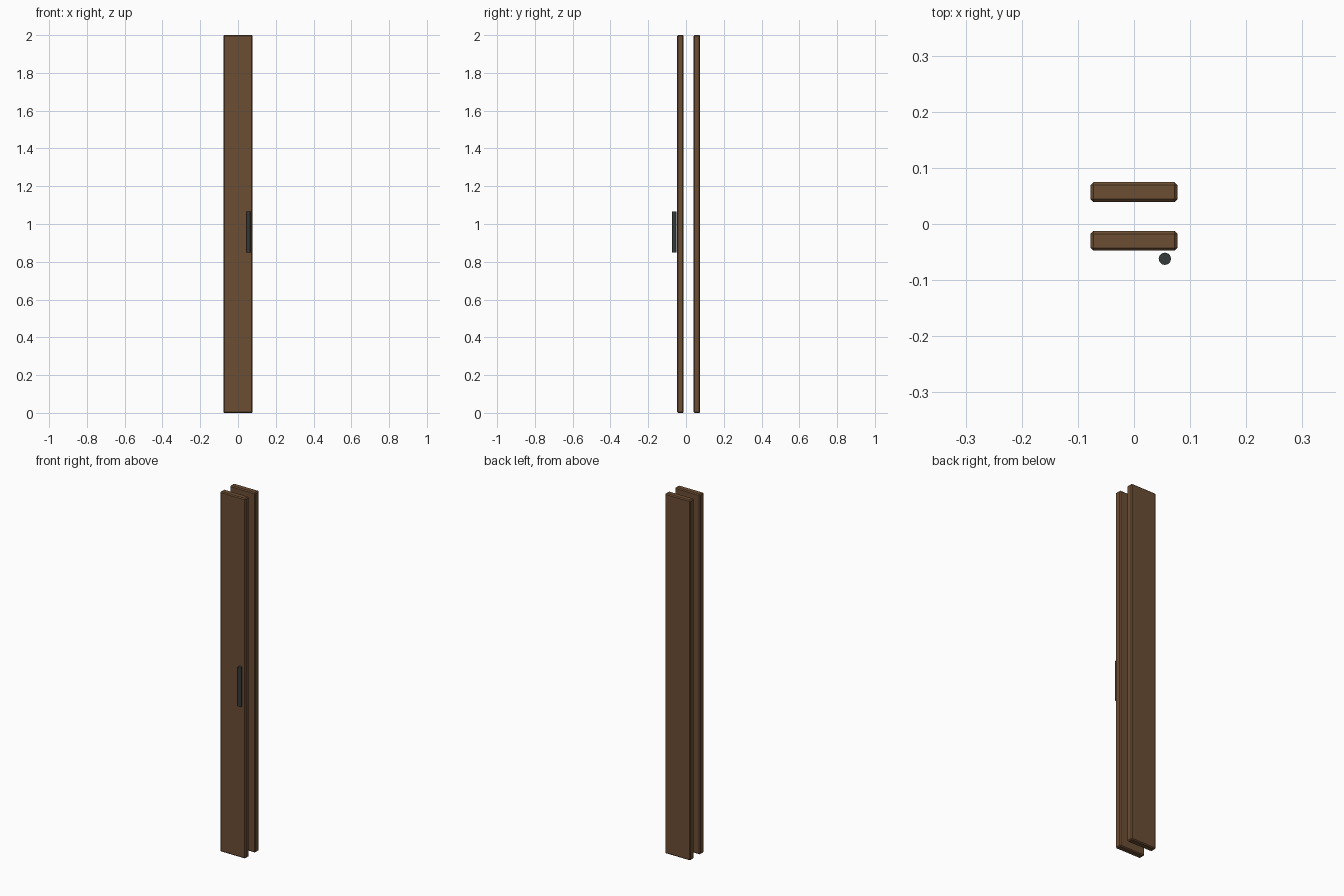
import bpy
from mathutils import Vector

if "Cube" in bpy.data.objects:
    bpy.data.objects.remove(bpy.data.objects["Cube"])


def material(name, rgb):
    m = bpy.data.materials.new(name)
    m.diffuse_color = (*rgb, 1)
    m.use_nodes = True
    m.node_tree.nodes["Principled BSDF"].inputs["Base Color"].default_value = m.diffuse_color
    return m


wood = material("brown_wood", (0.15, 0.075, 0.033))
metal = material("dark_metal", (0.035, 0.042, 0.042))


def panel(name, y):
    # tall board with a single-segment chamfer on every edge
    bpy.ops.mesh.primitive_cube_add(size=1, location=(0, y, 1))
    ob = bpy.context.object
    ob.name = name
    ob.scale = (0.155, 0.035, 2.0)
    bpy.ops.object.transform_apply(location=False, rotation=False, scale=True)
    bev = ob.modifiers.new("chamfer", 'BEVEL')
    bev.width = 0.005
    bev.segments = 1
    ob.data.materials.append(wood)
    return ob


# two parallel sliding panels
panel("front_panel", -0.030)
panel("back_panel", 0.057)

# vertical bar handle in front of the front panel
bpy.ops.mesh.primitive_cylinder_add(vertices=12, radius=0.011, depth=0.216,
                                    location=(0.055, -0.062, 0.958))
handle = bpy.context.object
handle.name = "pull_handle"
handle.data.materials.append(metal)
